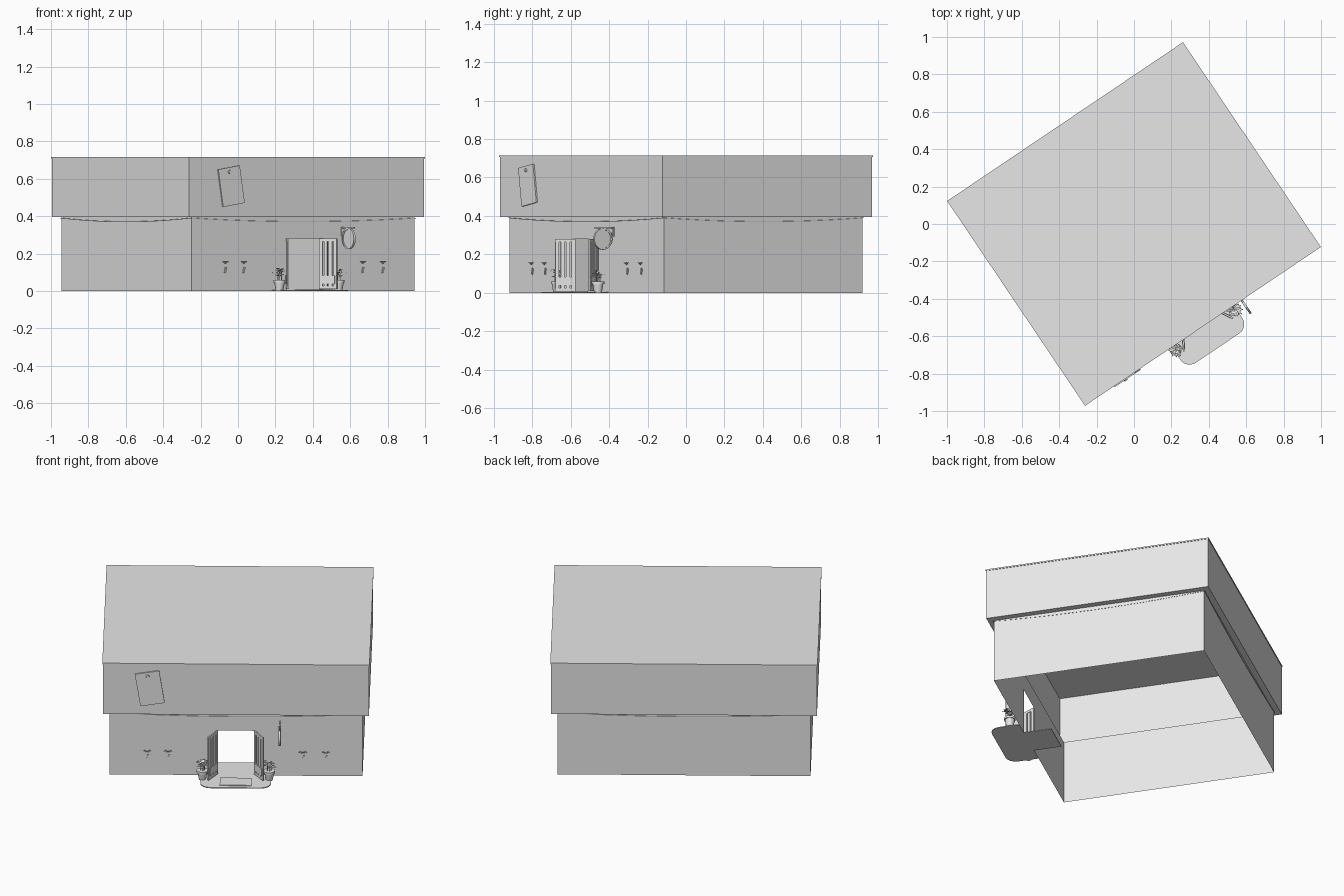
import bpy, bmesh, math, random
from mathutils import Matrix, Vector

random.seed(4)
cube = bpy.data.objects.get("Cube")
if cube:
    bpy.data.objects.remove(cube, do_unlink=True)

mat = bpy.data.materials.new("plain grey")
mat.use_nodes = True
mat.diffuse_color = (0.8, 0.8, 0.8, 1)
mat.node_tree.nodes["Principled BSDF"].inputs["Base Color"].default_value = mat.diffuse_color

# Everything is laid out square, then turned with the whole building
TURN = Matrix.Rotation(math.radians(33.95), 4, 'Z')
LOW_X, LOW_Y, LOW_TOP = 0.72, 0.622, 0.395
UP_X, UP_Y, UP_TOP = 0.757, 0.657, 0.707
DOOR_W, DOOR_H = 0.105, 0.28
FRONT = -LOW_Y


def finish(name, bm, smooth=False):
    bm.transform(TURN)
    mesh = bpy.data.meshes.new(name)
    bm.to_mesh(mesh)
    bm.free()
    mesh.materials.append(mat)
    obj = bpy.data.objects.new(name, mesh)
    bpy.context.collection.objects.link(obj)
    if smooth:
        bpy.context.view_layer.objects.active = obj
        bpy.ops.object.select_all(action='DESELECT')
        obj.select_set(True)
        bpy.ops.object.shade_smooth_by_angle(angle=math.radians(35))
    return obj


def poly(bm, *points):
    return bm.faces.new([bm.verts.new(p) for p in points])


def box(bm, centre, size, rot=Matrix()):
    m = Matrix.Translation(centre) @ rot @ Matrix.Diagonal((*size, 1))
    bmesh.ops.create_cube(bm, size=1, matrix=m)


def cone(bm, z0, z1, r0, r1, base, rot=Matrix(), sides=20, caps=True):
    m = Matrix.Translation(base) @ rot @ Matrix.Translation((0, 0, (z0 + z1) / 2))
    bmesh.ops.create_cone(bm, cap_ends=caps, segments=sides, radius1=r0, radius2=r1,
                          depth=z1 - z0, matrix=m)


def corners(hx, hy, z):
    return [Vector((sx * hx, sy * hy, z)) for sx, sy in ((-1, -1), (1, -1), (1, 1), (-1, 1))]


def ring(bm, low, high):
    for i in range(4):
        j = (i + 1) % 4
        poly(bm, low[i], low[j], high[j], high[i])


# Lower walls, open underneath, with a doorway in the front
bm = bmesh.new()
ring(bm, corners(LOW_X, LOW_Y, 0), corners(LOW_X, LOW_Y, LOW_TOP))
bm.faces.ensure_lookup_table()
bmesh.ops.delete(bm, geom=[bm.faces[0]], context='FACES')
for x0, x1, z0 in ((-LOW_X, -DOOR_W, 0), (-DOOR_W, DOOR_W, DOOR_H), (DOOR_W, LOW_X, 0)):
    poly(bm, (x0, FRONT, z0), (x1, FRONT, z0), (x1, FRONT, LOW_TOP), (x0, FRONT, LOW_TOP))
finish("lower_walls", bm)

# Overhanging upper walls with a ledge below and a flat roof
bm = bmesh.new()
ring(bm, corners(LOW_X, LOW_Y, LOW_TOP), corners(UP_X, UP_Y, LOW_TOP))
ring(bm, corners(UP_X, UP_Y, LOW_TOP), corners(UP_X, UP_Y, UP_TOP))
finish("upper_walls", bm)
bm = bmesh.new()
box(bm, (0, 0, UP_TOP + 0.004), (2 * UP_X + 0.006, 2 * UP_Y + 0.006, 0.008))
finish("roof", bm)

# Thin sagging cord below the ledge on every side
bm = bmesh.new()
ends = corners(LOW_X + 0.004, LOW_Y + 0.004, 0.39)
for i in range(4):
    a, b = ends[i], ends[(i + 1) % 4]
    path = []
    for k in range(13):
        t = k / 12
        path.append(a.lerp(b, t) - Vector((0, 0, 0.08 * t * (1 - t))))
    for p, q in zip(path, path[1:]):
        rot = (q - p).to_track_quat('Z', 'Y').to_matrix().to_4x4()
        cone(bm, 0, (q - p).length, 0.0015, 0.0015, p, rot, 5)
finish("sagging_cord", bm)

# Doorstep with rounded outer corners and a narrower inner floor
bm = bmesh.new()
outline = [(-0.2, FRONT), ]
for cx, start in ((-0.14, 180), (0.14, 270)):
    for k in range(7):
        a = math.radians(start + k * 15)
        outline.append((cx + 0.06 * math.cos(a), -0.74 + 0.06 * math.sin(a)))
outline += [(0.2, FRONT), (DOOR_W, FRONT), (DOOR_W, -0.46), (-DOOR_W, -0.46), (-DOOR_W, FRONT)]
face = poly(bm, *[(x, y, 0) for x, y in outline])
out = bmesh.ops.extrude_face_region(bm, geom=[face])
bmesh.ops.translate(bm, vec=(0, 0, 0.005), verts=[v for v in out["geom"] if isinstance(v, bmesh.types.BMVert)])
bmesh.ops.recalc_face_normals(bm, faces=bm.faces)
finish("doorstep", bm)
bm = bmesh.new()
box(bm, (0, -0.725, 0.007), (0.18, 0.1, 0.004))
finish("doormat", bm)

# Paired door leaves, swung outwards, made of upright boards between rails
for side, label in ((-1, "right"), (1, "left")):
    bm = bmesh.new()
    hinge = Vector((side * DOOR_W, FRONT, 0))
    swing = Vector((side * 0.053, -0.092, 0))
    rot = Matrix.Rotation(math.atan2(swing.y, swing.x), 4, 'Z')
    width = swing.length
    def part(t, z, size):
        box(bm, hinge + swing * t + Vector((0, 0, z)), size, rot)
    for t in (0.1, 0.37, 0.63, 0.9):
        part(t, 0.143, (width * 0.19, 0.008, 0.265))
    for z in (0.018, 0.272):
        part(0.5, z, (width, 0.009, 0.016))
    part(0.5, 0.06, (width * 0.8, 0.014, 0.045))
    finish(label + "_door_leaf", bm)


def blade(bm, base, yaw, length, width, rise):
    # One arched leaf that widens in the middle and ends in a point
    out = Vector((math.cos(yaw), math.sin(yaw), 0))
    across = Vector((-out.y, out.x, 0)) * width / 2
    mid = base + out * length * 0.5 + Vector((0, 0, rise))
    tip = base + out * length + Vector((0, 0, rise * 0.8))
    poly(bm, base, mid + across, mid)
    poly(bm, base, mid, mid - across)
    poly(bm, mid, mid + across, tip)
    poly(bm, mid, tip, mid - across)


# Potted plants on both sides of the door
for side, label in ((-1, "right"), (1, "left")):
    spot = Vector((side * 0.19, -0.68, 0))
    bm = bmesh.new()
    cone(bm, 0, 0.045, 0.02, 0.028, spot)
    cone(bm, 0.045, 0.058, 0.033, 0.033, spot)
    finish(label + "_pot", bm, True)
    bm = bmesh.new()
    for k in range(5):
        cone(bm, 0.055, 0.1, 0.002, 0.002, spot + Vector((0.012 * math.cos(k * 1.26), 0.012 * math.sin(k * 1.26), 0)), sides=5)
    for k in range(16):
        blade(bm, spot + Vector((0, 0, random.uniform(0.07, 0.105))), k * 2.4,
              random.uniform(0.035, 0.05), 0.018, random.uniform(0.005, 0.022))
    finish(label + "_plant", bm)

# Small sprigs standing against the front wall
bm = bmesh.new()
for x in (-0.506, -0.386, 0.38, 0.51):
    base = Vector((x, FRONT - 0.006, 0.145))
    box(bm, (x + 0.004, FRONT - 0.004, 0.112), (0.009, 0.006, 0.032), Matrix.Rotation(0.2, 4, 'Y'))
    for yaw in (-0.4, -1.2, -1.9, -2.7):
        blade(bm, base, yaw, 0.026, 0.016, 0.012)
finish("wall_sprigs", bm)

# Round sign on a bracket, square to the wall
bm = bmesh.new()
side_on = Matrix.Rotation(math.pi / 2, 4, 'Y')
hub = Vector((0.25, FRONT - 0.068, 0.28))
cone(bm, -0.003, 0.003, 0.05, 0.05, hub, side_on, 32)
inner, outer = 0.048, 0.056
for x in (-0.006, 0.006):
    for k in range(32):
        a, b = (math.tau * n / 32 for n in (k, k + 1))
        def at(r, ang, dx):
            return hub + Vector((dx, r * math.cos(ang), r * math.sin(ang)))
        poly(bm, at(inner, a, x), at(outer, a, x), at(outer, b, x), at(inner, b, x))
        if x > 0:
            for r in (inner, outer):
                poly(bm, at(r, a, -x), at(r, b, -x), at(r, b, x), at(r, a, x))
finish("round_sign", bm)
bm = bmesh.new()
box(bm, (0.25, FRONT - 0.06, 0.338), (0.006, 0.12, 0.006))
box(bm, (0.25, FRONT - 0.025, 0.318), (0.005, 0.06, 0.005), Matrix.Rotation(-0.7, 4, 'X'))
box(bm, (0.25, FRONT - 0.003, 0.318), (0.012, 0.006, 0.05))
finish("sign_bracket", bm)

# Tilted notice with a round pin on the upper wall
tilt = Matrix.Rotation(math.radians(-9), 4, 'Y')
centre = Vector((-0.49, -UP_Y - 0.005, 0.56))
bm = bmesh.new()
box(bm, centre, (0.14, 0.008, 0.203), tilt)
finish("notice_board", bm)
bm = bmesh.new()
pin = centre + tilt @ Vector((0, -0.004, 0.078))
cone(bm, 0, 0.006, 0.01, 0.008, pin, Matrix.Rotation(math.pi / 2, 4, 'X'), 16)
finish("notice_pin", bm, True)
